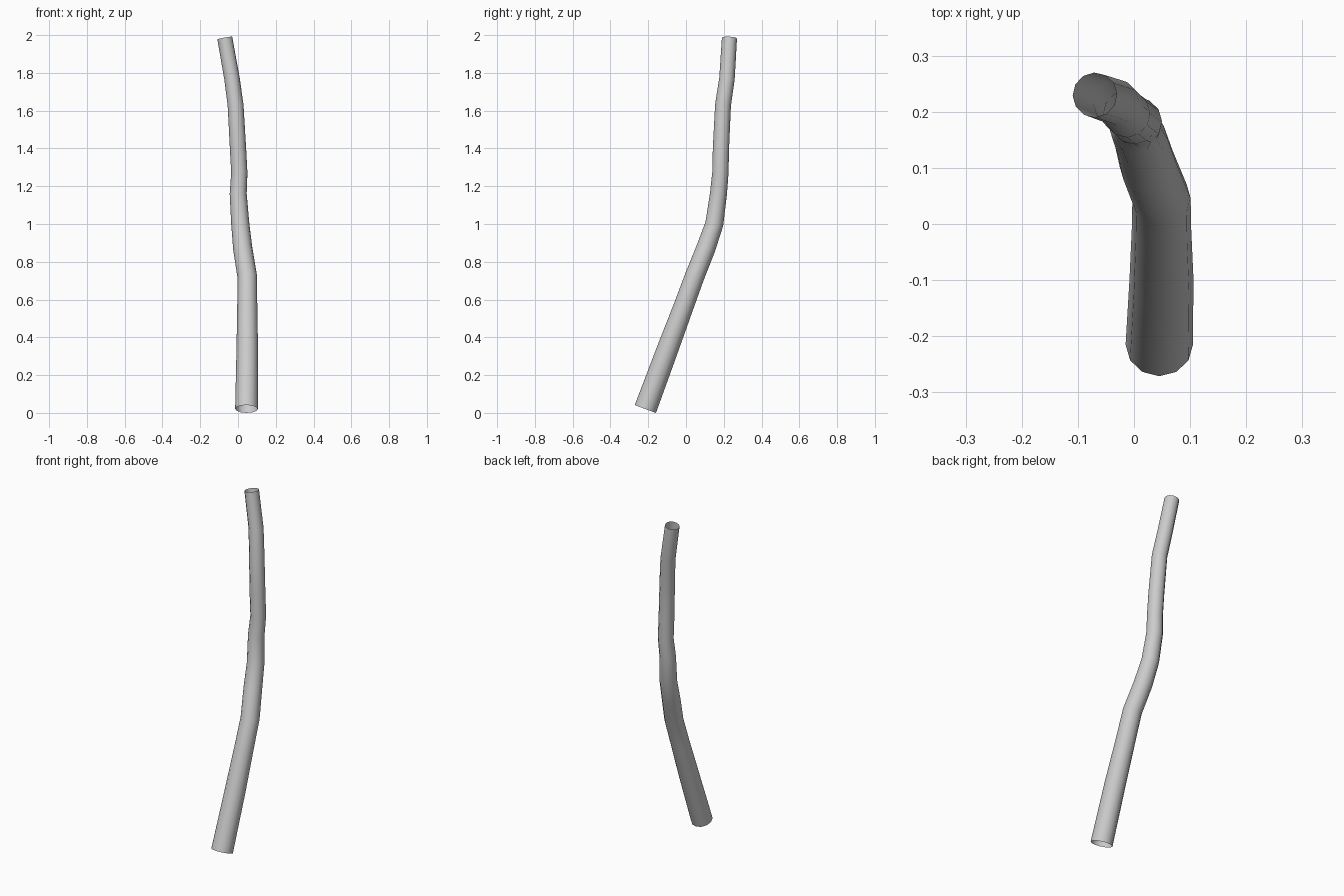
import bpy, bmesh, math
from mathutils import Vector

if "Cube" in bpy.data.objects:
    bpy.data.objects.remove(bpy.data.objects["Cube"])

SIDES = 12
# Centre line of the branch: x, y, z, radius
PATH = [
    (0.045, -0.215, 0.030, 0.060),
    (0.049, -0.098, 0.345, 0.057),
    (0.049, -0.010, 0.580, 0.053),
    (0.049, 0.045, 0.730, 0.052),
    (0.025, 0.105, 0.880, 0.051),
    (0.012, 0.150, 1.010, 0.048),
    (0.001, 0.172, 1.170, 0.045),
    (0.007, 0.182, 1.280, 0.043),
    (0.000, 0.185, 1.410, 0.043),
    (-0.013, 0.196, 1.640, 0.042),
    (-0.032, 0.217, 1.780, 0.041),
    (-0.070, 0.230, 1.994, 0.040),
]
pts = [Vector(p[:3]) for p in PATH]

# Sweep a tapered ring along the path, ends left open
bm = bmesh.new()
rings = []
side = Vector((1, 0, 0))
for i, p in enumerate(pts):
    before = (p - pts[i - 1]).normalized() if i > 0 else Vector()
    after = (pts[i + 1] - p).normalized() if i < len(pts) - 1 else Vector()
    t = (before + after).normalized()
    side = (side - t * side.dot(t)).normalized()
    up = t.cross(side)
    ring = []
    for k in range(SIDES):
        a = 2 * math.pi * k / SIDES
        ring.append(bm.verts.new(p + (side * math.cos(a) + up * math.sin(a)) * PATH[i][3]))
    rings.append(ring)
for lo, hi in zip(rings, rings[1:]):
    for k in range(SIDES):
        n = (k + 1) % SIDES
        bm.faces.new((lo[k], lo[n], hi[n], hi[k])).smooth = True

mesh = bpy.data.meshes.new("branch")
bm.to_mesh(mesh)
bm.free()
branch = bpy.data.objects.new("branch", mesh)
bpy.context.collection.objects.link(branch)

# Rest the lowest point on the ground
low = min(v.co.z for v in mesh.vertices)
branch.location.z = -low
